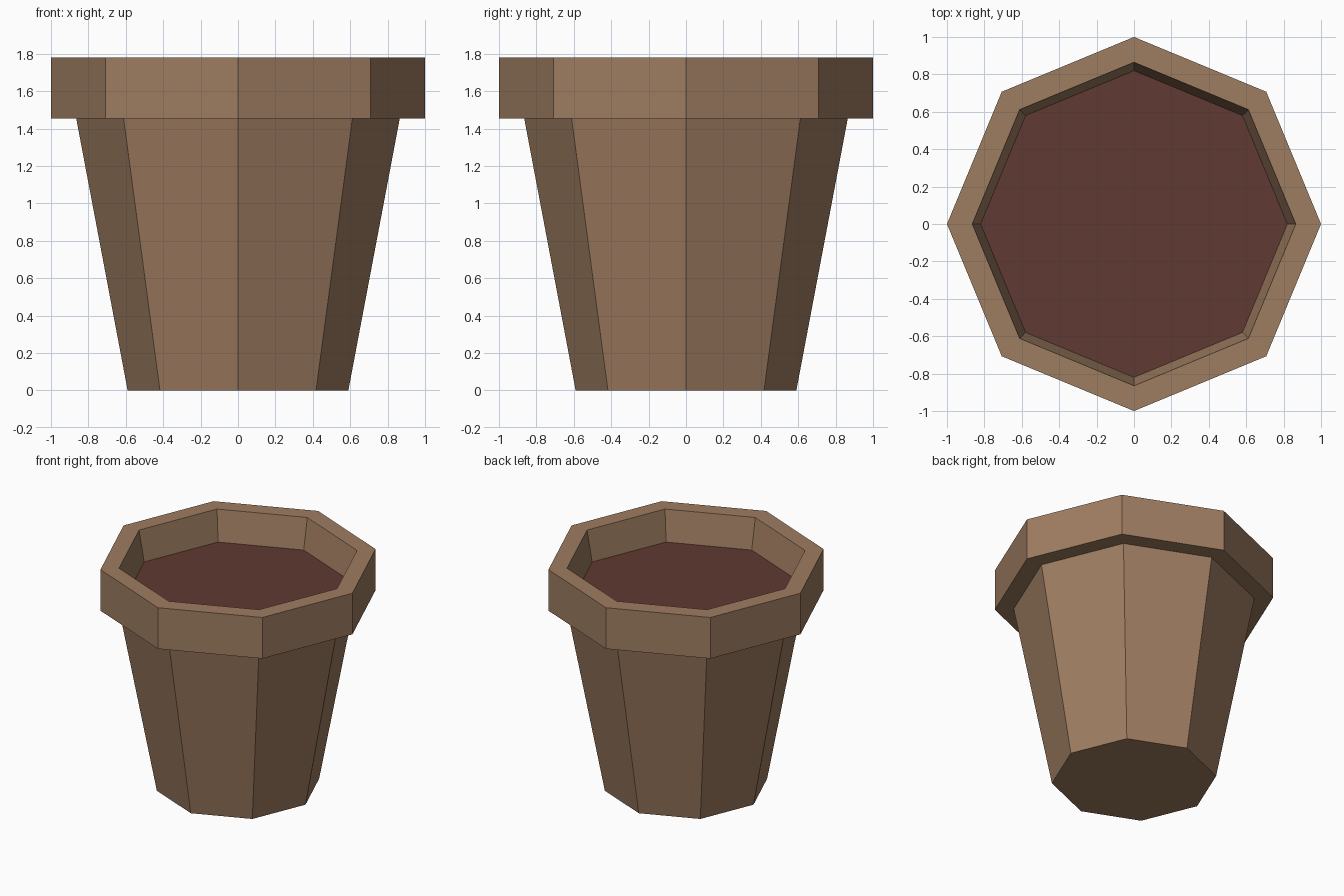
import bpy
import bmesh
from math import cos, sin, tau

cube = bpy.data.objects.get("Cube")
if cube:
    bpy.data.objects.remove(cube, do_unlink=True)

SIDES = 8


def make_material(name, rgb):
    mat = bpy.data.materials.new(name)
    mat.use_nodes = True
    color = (*rgb, 1.0)
    mat.diffuse_color = color
    mat.node_tree.nodes["Principled BSDF"].inputs["Base Color"].default_value = color
    return mat


def lathe(name, profile, mat, cap_start=False, cap_end=False):
    """Turn an (r, z) profile into a flat-faced eight-sided part."""
    bm = bmesh.new()
    rings = [[bm.verts.new((r * cos(tau * i / SIDES), r * sin(tau * i / SIDES), z))
              for i in range(SIDES)] for r, z in profile]
    for low, high in zip(rings, rings[1:]):
        for i in range(SIDES):
            j = (i + 1) % SIDES
            bm.faces.new((low[i], low[j], high[j], high[i]))
    if cap_start:
        bm.faces.new(rings[0][::-1])
    if cap_end:
        bm.faces.new(rings[-1])
    mesh = bpy.data.meshes.new(name)
    bm.to_mesh(mesh)
    bm.free()
    mesh.materials.append(mat)
    obj = bpy.data.objects.new(name, mesh)
    bpy.context.collection.objects.link(obj)
    return obj


clay = make_material("brown clay", (0.345, 0.205, 0.120))
earth = make_material("dark red soil", (0.117, 0.042, 0.032))

FOOT_R, WALL_R, RIM_R = 0.59, 0.865, 1.0
RIM_LOW, TOP, SOIL_Z, SOIL_R = 1.455, 1.78, 1.54, 0.82

# Tapered body with a closed foot
lathe("pot_body", [(FOOT_R, 0), (WALL_R, RIM_LOW)], clay, cap_start=True)

# Overhanging rim, with the inner wall tapering down to the soil
lathe("pot_rim", [(WALL_R, RIM_LOW), (RIM_R, RIM_LOW), (RIM_R, TOP),
                  (WALL_R, TOP), (SOIL_R, SOIL_Z)], clay)

# Soil surface
lathe("soil", [(SOIL_R, SOIL_Z)], earth, cap_end=True)
